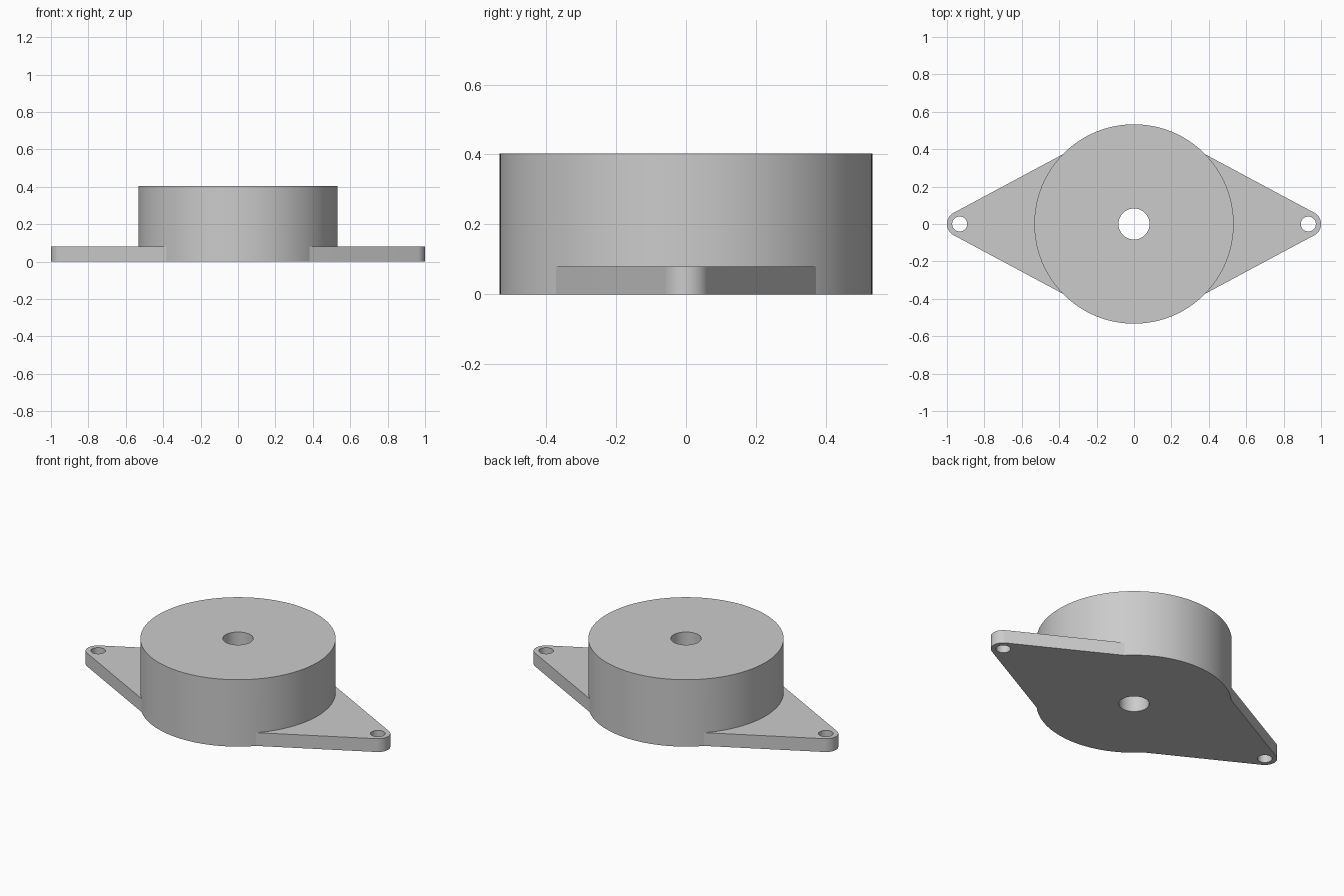
import bpy, bmesh, math

if "Cube" in bpy.data.objects:
    bpy.data.objects.remove(bpy.data.objects["Cube"])

BODY_R, BODY_H = 0.533, 0.403
FLANGE_H = 0.08
EAR_X, EAR_R = 0.932, 0.068
EAR_HOLE_R, BORE_R = 0.04, 0.083

grey = bpy.data.materials.new("Plain grey")
grey.use_nodes = True
colour = (0.6, 0.6, 0.6, 1)
grey.diffuse_color = colour
grey.node_tree.nodes["Principled BSDF"].inputs["Base Color"].default_value = colour


def arc(cx, r, start, end, n):
    angles = [math.radians(start + (end - start) * i / n) for i in range(n + 1)]
    return [(cx + r * math.cos(a), r * math.sin(a)) for a in angles]


def circle(cx, r, n):
    return arc(cx, r, 0, 360, n)[:-1]


def extrude(name, outline, z0, z1):
    """Solid made by raising a flat outline from z0 to z1."""
    bm = bmesh.new()
    face = bm.faces.new([bm.verts.new((x, y, z0)) for x, y in outline])
    top = bmesh.ops.extrude_face_region(bm, geom=[face])["geom"]
    bmesh.ops.translate(bm, vec=(0, 0, z1 - z0),
                        verts=[v for v in top if isinstance(v, bmesh.types.BMVert)])
    bmesh.ops.recalc_face_normals(bm, faces=bm.faces)
    mesh = bpy.data.meshes.new(name)
    bm.to_mesh(mesh)
    bm.free()
    mesh.materials.append(grey)
    obj = bpy.data.objects.new(name, mesh)
    bpy.context.collection.objects.link(obj)
    return obj


def combine(target, other, operation):
    """Apply a boolean and drop the helper."""
    other.hide_render = True
    mod = target.modifiers.new(operation.title(), "BOOLEAN")
    mod.operation, mod.object, mod.solver = operation, other, "EXACT"
    bpy.context.view_layer.objects.active = target
    bpy.ops.object.modifier_apply(modifier=mod.name)
    bpy.data.objects.remove(other)


# Round body
body = extrude("mounting_body", circle(0, BODY_R, 128), 0, BODY_H)

# Diamond flange with rounded ears, its straight edges running into the body
half = [(0.38, -0.373)] + arc(EAR_X, EAR_R, -62, 62, 24) + [(0.38, 0.373)]
flange = extrude("flange", half + [(-x, -y) for x, y in half], 0, FLANGE_H)
combine(body, flange, "UNION")

# Central bore and the two screw holes
for x, r, n in ((0, BORE_R, 64), (EAR_X, EAR_HOLE_R, 48), (-EAR_X, EAR_HOLE_R, 48)):
    combine(body, extrude("hole_cutter", circle(x, r, n), -0.1, BODY_H + 0.1), "DIFFERENCE")

# Smooth curved walls, crisp rims
bpy.ops.object.select_all(action="DESELECT")
body.select_set(True)
bpy.context.view_layer.objects.active = body
bpy.ops.object.shade_smooth_by_angle(angle=math.radians(15))
